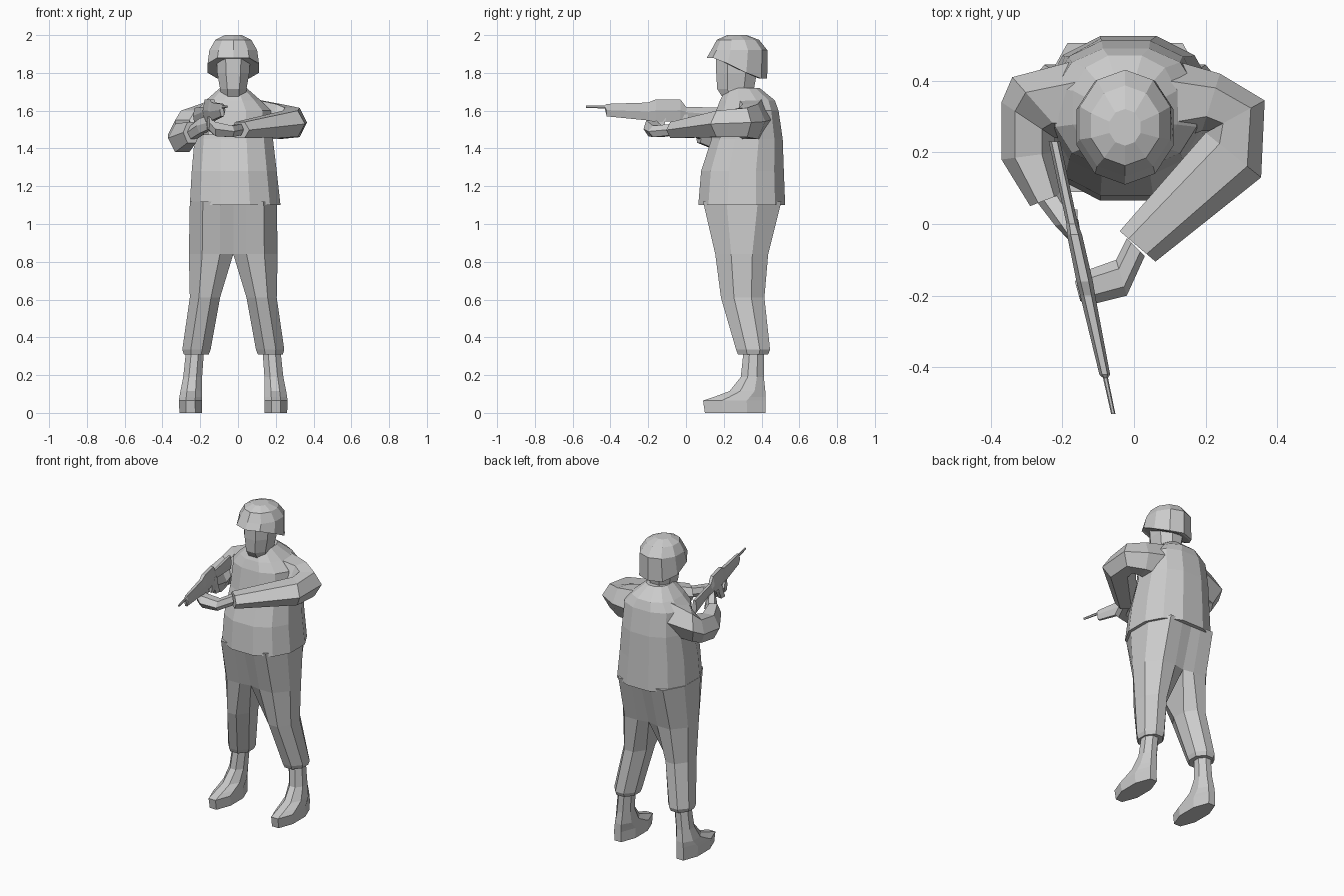
import bpy, bmesh, math

CX = -0.025   # the figure's own centre line


def loft(name, rings):
    """Skin a list of equal-length point rings and cap both ends."""
    bm = bmesh.new()
    vs = [[bm.verts.new(p) for p in r] for r in rings]
    n = len(vs[0])
    for a, b in zip(vs, vs[1:]):
        for i in range(n):
            j = (i + 1) % n
            bm.faces.new((a[i], a[j], b[j], b[i]))
    bm.faces.new(vs[0][::-1])
    bm.faces.new(vs[-1])
    bmesh.ops.recalc_face_normals(bm, faces=bm.faces)
    me = bpy.data.meshes.new(name)
    bm.to_mesh(me)
    bm.free()
    ob = bpy.data.objects.new(name, me)
    bpy.context.collection.objects.link(ob)
    return ob


def oval(x0, x1, y0, y1, z, n=12, power=1.0):
    """Horizontal ring filling a box; power < 1 makes it squarer."""
    pts = []
    for i in range(n):
        t = 2 * math.pi * (i + 0.5) / n
        c, s = math.cos(t), math.sin(t)
        m = math.cos(math.pi / n)
        c = math.copysign(min(1, abs(c) / m) ** power, c)
        s = math.copysign(min(1, abs(s) / m) ** power, s)
        pts.append(((x0 + x1) / 2 + c * (x1 - x0) / 2,
                    (y0 + y1) / 2 + s * (y1 - y0) / 2, z))
    return pts


def leg_ring(side, d0, d1, y0, y1, z, k=0.3):
    """Eight-sided ring, d = distance from centre line, k = inner chamfer."""
    f = ((0, k), (.3, 0), (.7, 0), (1, .3), (1, .7), (.7, 1), (.3, 1), (0, 1 - k))
    return [(CX + side * (d0 + (d1 - d0) * u), y0 + (y1 - y0) * v, z) for u, v in f]


def limb_ring(xi, yi, xo, yo, z0, z1, n=6):
    """Upright ring between an inner and an outer plan point."""
    pts = []
    for i in range(n):
        t = 2 * math.pi * i / n
        u = 0.5 + 0.5 * math.cos(t)
        v = math.sin(t) / math.sin(math.pi / 3)
        pts.append((xi + (xo - xi) * u, yi + (yo - yi) * u,
                    (z0 + z1) / 2 + v * (z1 - z0) / 2))
    return pts


# jacket with sloping shoulders and collar
loft("jacket", [oval(*r, power=0.85) for r in (
    (-.255, .225, .065, .525, 1.10),
    (-.245, .205, .08, .518, 1.28),
    (-.23, .185, .135, .512, 1.45),
    (-.22, .175, .16, .49, 1.60),
    (-.17, .12, .18, .47, 1.655),
    (-.095, .045, .215, .39, 1.72))])

# head
loft("head", [oval(*r, n=8, power=0.9) for r in (
    (-.09, .04, .20, .36, 1.66),
    (-.095, .045, .165, .36, 1.715),
    (-.11, .06, .16, .375, 1.80),
    (-.115, .065, .16, .38, 1.89))])

# helmet: rim drops from brow to nape
helmet = []
for scale, top, shift in ((.9, 0, 0), (1, 0, 0), (.93, 1.92, .012),
                          (.7, 1.975, .005), (.32, 2.0, 0)):
    ring = []
    for i in range(10):
        t = 2 * math.pi * (i + .5) / 10
        c, s = math.cos(t), math.sin(t)
        f = min(1, max(0, .5 + .72 * s))
        z = top or 1.88 - .11 * f
        ring.append((CX + .143 * scale * c, .27 + shift + .16 * scale * s, z))
    helmet.append(ring)
loft("helmet", helmet)

# trousers and boots
for side, label in ((-1, "right"), (1, "left")):
    loft(label + "_trouser_leg", [leg_ring(side, *r) for r in (
        (0, .23, .09, .505, 1.12, 0),
        (0, .235, .155, .435, .84, .05),
        (.07, .23, .185, .415, .61),
        (.12, .27, .265, .445, .335),
        (.13, .262, .275, .435, .31))])
    loft(label + "_boot", [leg_ring(side, *r) for r in (
        (.165, .285, .10, .42, 0),
        (.165, .288, .09, .42, .065),
        (.165, .285, .15, .42, .085),
        (.165, .28, .23, .42, .115),
        (.165, .265, .29, .412, .19),
        (.155, .25, .305, .412, .33))])

# left arm reaching across to the fore-end
loft("left_sleeve", [limb_ring(*r) for r in (
    (.08, .22, .10, .46, 1.45, 1.66),
    (.19, .26, .24, .42, 1.45, 1.635),
    (.21, .26, .365, .345, 1.46, 1.615),
    (.20, .255, .355, .13, 1.46, 1.60),
    (-.04, -.02, .06, -.105, 1.455, 1.54))])
loft("left_hand", [limb_ring(*r) for r in (
    (-.02, -.04, .03, -.09, 1.47, 1.53),
    (-.05, -.10, -.02, -.20, 1.46, 1.52),
    (-.12, -.125, -.12, -.225, 1.465, 1.54),
    (-.165, -.16, -.15, -.215, 1.50, 1.57))])

# right arm folded to the trigger
loft("right_sleeve", [limb_ring(*r) for r in (
    (-.12, .22, -.15, .46, 1.44, 1.655),
    (-.19, .24, -.34, .41, 1.42, 1.60),
    (-.22, .24, -.37, .34, 1.40, 1.55),
    (-.22, .20, -.37, .18, 1.38, 1.53),
    (-.20, .085, -.29, .05, 1.43, 1.54))])
loft("right_hand", [limb_ring(*r) for r in (
    (-.20, .09, -.27, .06, 1.45, 1.52),
    (-.155, .01, -.22, -.005, 1.48, 1.56),
    (-.145, -.06, -.168, -.06, 1.50, 1.57))])


# rifle, angled across the plan
def gun_x(y):
    return -.22 + .216 * (.22 - y)


loft("rifle", [limb_ring(gun_x(y) - w, y, gun_x(y) + w, y, z0, z1, 6) for y, w, z0, z1 in (
    (.23, .016, 1.53, 1.615),
    (.0, .016, 1.565, 1.62),
    (-.03, .021, 1.545, 1.66),
    (-.16, .023, 1.54, 1.66),
    (-.20, .021, 1.548, 1.643),
    (-.42, .015, 1.57, 1.636),
    (-.43, .007, 1.612, 1.628),
    (-.53, .006, 1.614, 1.626))])

# magazine and pistol grip
for name, y, lean in (("magazine", -.12, -.04), ("pistol_grip", -.01, .03)):
    x = gun_x(y)
    loft(name, [oval(x - .012, x + .012, y + d - .02, y + d + .02, z, 4, .5)
                for d, z in ((0, 1.58), (lean * .4, 1.52), (lean, 1.47))])
